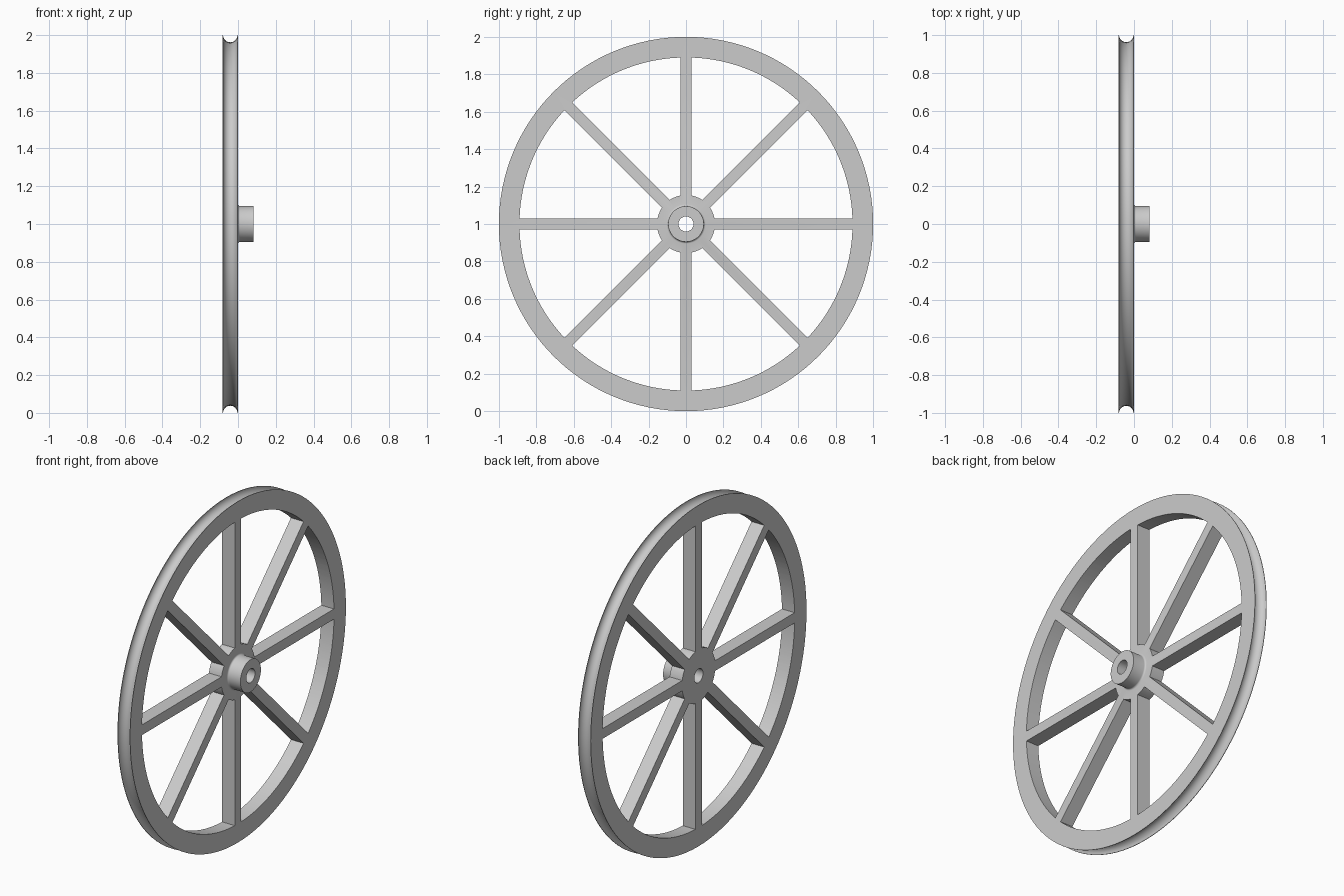
import bpy, bmesh
from math import sin, cos, pi, asin, radians
from mathutils import Matrix, Vector

if "Cube" in bpy.data.objects:
    bpy.data.objects.remove(bpy.data.objects["Cube"], do_unlink=True)

BACK, FACE, BOSS = -0.082, 0.0, 0.082      # positions along the axle
RIM, RIM_IN, HUB, BOSS_R, BORE = 1.0, 0.89, 0.155, 0.095, 0.04
SPOKES, HALF_SPOKE, FILLET = 8, 0.03, 0.01
AXLE = Matrix.Translation((0, 0, 1))

grey = bpy.data.materials.new("plain_grey")
grey.use_nodes = True
colour = (0.6, 0.6, 0.6, 1)
grey.diffuse_color = colour
grey.node_tree.nodes["Principled BSDF"].inputs["Base Color"].default_value = colour


def finish(bm, name):
    bmesh.ops.recalc_face_normals(bm, faces=bm.faces)
    mesh = bpy.data.meshes.new(name)
    bm.to_mesh(mesh)
    bm.free()
    mesh.materials.append(grey)
    obj = bpy.data.objects.new(name, mesh)
    bpy.context.collection.objects.link(obj)
    obj.matrix_world = AXLE
    return obj


def lathe(name, profile, steps=128):
    """Turn a closed (x, radius) profile about the axle."""
    bm = bmesh.new()
    rings = [[bm.verts.new((x, r * cos(2 * pi * i / steps), r * sin(2 * pi * i / steps)))
              for x, r in profile] for i in range(steps)]
    n = len(profile)
    for i in range(steps):
        a, b = rings[i], rings[(i + 1) % steps]
        for j in range(n):
            k = (j + 1) % n
            bm.faces.new((a[j], a[k], b[k], b[j]))
    return finish(bm, name)


# Wheel body: grooved rim, flat sides, filleted boss and axle bore
mid, groove = (BACK + FACE) / 2, 0.038
profile = [(BACK, BORE), (BACK, RIM)]
profile += [(mid - groove * cos(pi * i / 16), RIM - groove * sin(pi * i / 16))
            for i in range(17)]
profile += [(FACE, RIM)]
profile += [(FACE + FILLET * (1 - cos(a)), BOSS_R + FILLET * (1 - sin(a)))
            for a in (pi / 2 * i / 4 for i in range(5))]
profile += [(BOSS, BOSS_R), (BOSS, BORE)]
wheel = lathe("spoked_wheel", profile)

# Window cutters: sectors bounded by hub, rim and the two spoke sides
bm = bmesh.new()
for s in range(SPOKES):
    start, end = 2 * pi * s / SPOKES, 2 * pi * (s + 1) / SPOKES
    outline = []
    for r, count, flip in ((HUB, 6, False), (RIM_IN, 16, True)):
        gap = asin(HALF_SPOKE / r)
        arc = [start + gap + (end - start - 2 * gap) * i / count for i in range(count + 1)]
        outline += [(r * cos(a), r * sin(a)) for a in (arc[::-1] if flip else arc)]
    face = bm.faces.new([bm.verts.new((BACK - 0.1, y, z)) for y, z in outline])
    ext = bmesh.ops.extrude_face_region(bm, geom=[face])
    bmesh.ops.translate(bm, vec=Vector((0.3, 0, 0)),
                        verts=[v for v in ext["geom"] if isinstance(v, bmesh.types.BMVert)])
cutter = finish(bm, "window_cutter")
cutter.hide_render = True

# Cut the windows, leaving the spokes
cut = wheel.modifiers.new("windows", 'BOOLEAN')
cut.operation, cut.solver, cut.object = 'DIFFERENCE', 'EXACT', cutter
bpy.ops.object.select_all(action='DESELECT')
wheel.select_set(True)
bpy.context.view_layer.objects.active = wheel
bpy.ops.object.modifier_apply(modifier=cut.name)
bpy.data.objects.remove(cutter, do_unlink=True)
bpy.ops.object.shade_smooth_by_angle(angle=radians(30))
